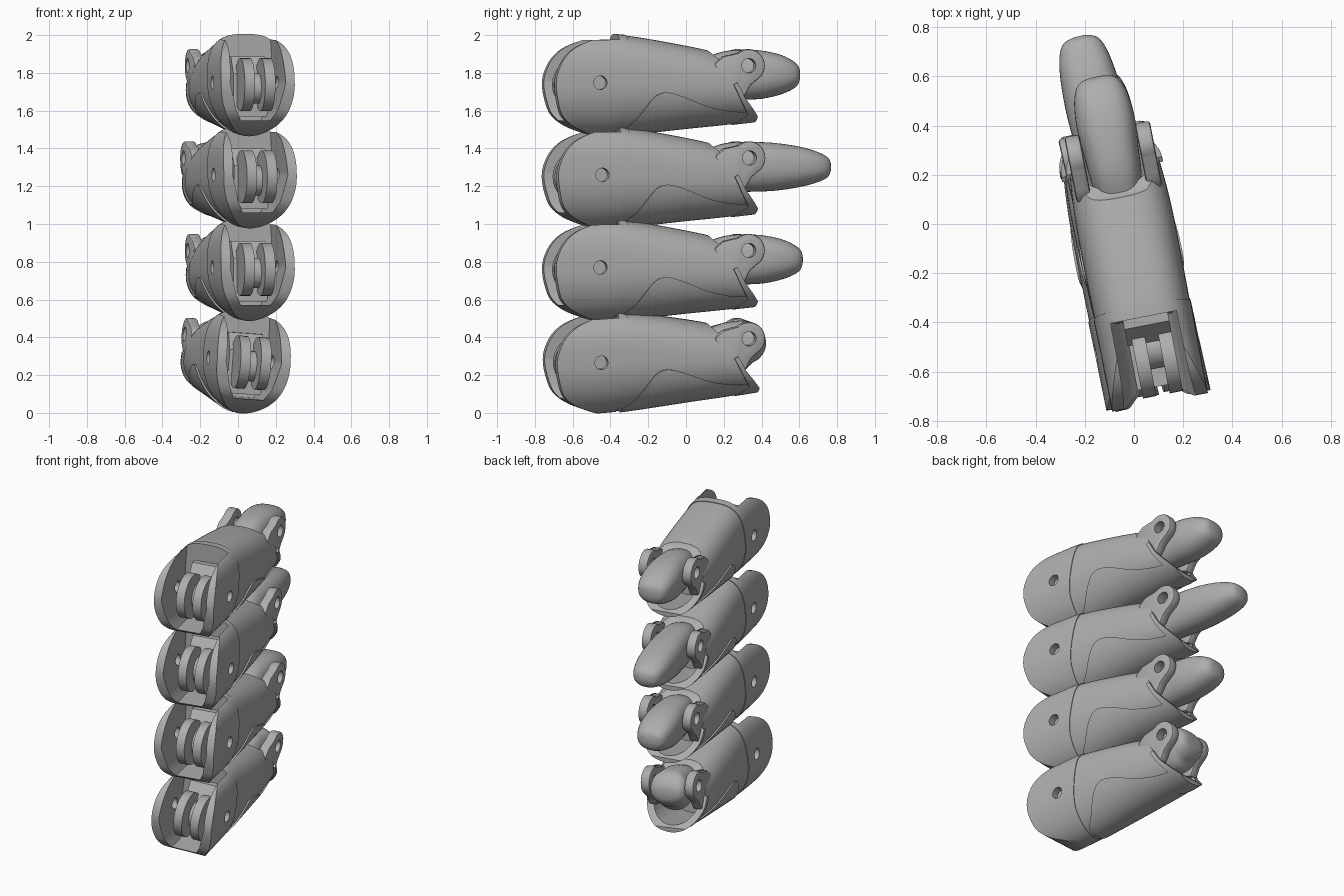
import bpy, bmesh, math
from mathutils import Matrix

if "Cube" in bpy.data.objects:
    bpy.data.objects.remove(bpy.data.objects["Cube"])

grey = bpy.data.materials.new("plain grey")
grey.use_nodes = True
COL = (0.42, 0.42, 0.42, 1)
grey.diffuse_color = COL
grey.node_tree.nodes["Principled BSDF"].inputs["Base Color"].default_value = COL


def spline(pts, n=5):
    """Catmull-Rom through tuples of any size."""
    out = []
    for i in range(len(pts) - 1):
        a, b, c, d = (pts[max(0, min(len(pts) - 1, i + k))] for k in (-1, 0, 1, 2))
        for j in range(n):
            t = j / n
            out.append(tuple(
                0.5 * (2 * q + (r - p) * t + (2 * p - 5 * q + 4 * r - s) * t * t
                       + (3 * q - p - 3 * r + s) * t ** 3)
                for p, q, r, s in zip(a, b, c, d)))
    return out + [pts[-1]]


def finish(bm, name):
    bmesh.ops.recalc_face_normals(bm, faces=bm.faces)
    me = bpy.data.meshes.new(name)
    bm.to_mesh(me)
    bm.free()
    me.materials.append(grey)
    ob = bpy.data.objects.new(name, me)
    bpy.context.collection.objects.link(ob)
    return ob


def loft(name, rows, grow=0.0, n_low=1.95, seg=56):
    """Skin rounded sections (y, z_low, z_top, half_width, top_squareness) along y."""
    bm = bmesh.new()
    rings = []
    for y, lo, hi, w, n_top in rows:
        ring = []
        for i in range(seg):
            a = 2 * math.pi * i / seg
            c, s = math.cos(a), math.sin(a)
            e = 2 / (n_top if s > 0 else n_low)
            ring.append(bm.verts.new((
                math.copysign(abs(c) ** e, c) * (w + grow), y,
                (lo + hi) / 2 + math.copysign(abs(s) ** e, s) * ((hi - lo) / 2 + grow))))
        rings.append(ring)
    for r, q in zip(rings, rings[1:]):
        for i in range(seg):
            j = (i + 1) % seg
            bm.faces.new((r[i], r[j], q[j], q[i]))
    bm.faces.new(rings[0])
    bm.faces.new(rings[-1])
    return finish(bm, name)


def prism(name, pts, lo, hi, axis="x"):
    """Extrude an outline: (y, z) along x, or (x, z) along y."""
    bm = bmesh.new()
    put = (lambda p, d: (d, p[0], p[1])) if axis == "x" else (lambda p, d: (p[0], d, p[1]))
    a = [bm.verts.new(put(p, lo)) for p in pts]
    b = [bm.verts.new(put(p, hi)) for p in pts]
    for i in range(len(pts)):
        j = (i + 1) % len(pts)
        bm.faces.new((a[i], a[j], b[j], b[i]))
    bm.faces.new(a)
    bm.faces.new(b)
    return finish(bm, name)


def disc(y, z, r, n=32):
    return [(y + r * math.cos(2 * math.pi * i / n), z + r * math.sin(2 * math.pi * i / n))
            for i in range(n)]


def cut(ob, cutter, op="DIFFERENCE"):
    """Apply a boolean and discard its cutter."""
    cutter.hide_render = True
    m = ob.modifiers.new("cut", "BOOLEAN")
    m.operation, m.object, m.solver = op, cutter, "EXACT"
    deps = bpy.context.evaluated_depsgraph_get()
    me = bpy.data.meshes.new_from_object(ob.evaluated_get(deps))
    ob.modifiers.clear()
    ob.data = me
    bpy.data.objects.remove(cutter)
    return ob


HULL = spline([(-0.8, -0.005, 0.53, 0.194, 3.2), (-0.5, 0, 0.53, 0.196, 3.2),
               (-0.33, 0.01, 0.53, 0.198, 3.0), (0, 0.045, 0.475, 0.199, 2.7),
               (0.2, 0.065, 0.43, 0.188, 2.5), (0.42, 0.09, 0.375, 0.162, 2.4)])
SOCKET = [r for r in HULL if r[0] > 0.04]


def hull_part(name, grow, outline):
    """Slice of the finger hull bounded by a side outline."""
    return cut(loft(name, HULL, grow), prism("slice", outline, -0.4, 0.4), "INTERSECT")


# Main housing, hollow at the rear
REAR = spline([(0.36, 0.04), (0.355, 0.1), (0.275, 0.2), (0.225, 0.3), (0.175, 0.385), (0.11, 0.45), (0.1, 0.6)])
housing = hull_part("housing", 0, [(-0.33, 0.6), (-0.35, 0.4), (-0.39, 0.15), (-0.4, -0.1), (0.36, -0.1)] + REAR)
cut(housing, loft("hollow", SOCKET, -0.03))

# Raised lower panel and rear rim
panel = hull_part("lower_panel", 0.01, spline(
    [(-0.37, 0.02), (-0.3, 0.08), (-0.25, 0.15), (-0.2, 0.21), (-0.14, 0.228), (-0.05, 0.205),
     (0.08, 0.155), (0.2, 0.13), (0.3, 0.125)]) + [(0.345, 0.1), (0.345, -0.1), (-0.37, -0.1)])
cut(panel, loft("hollow", SOCKET, -0.03))
rim = hull_part("rear_rim", 0.014, [(0.368, -0.1), (0.368, 0.1), (0.283, 0.2), (0.24, 0.28), (0.22, 0.27),
                                    (0.26, 0.19), (0.31, 0.11), (0.25, 0.06), (0.25, -0.1)])
cut(rim, loft("hollow", SOCKET, -0.03))

# Front fork with two cheeks and a pin hole
fork = hull_part("front_fork", 0.004, spline(
    [(-0.36, 0.545), (-0.5, 0.515), (-0.62, 0.47), (-0.69, 0.41), (-0.73, 0.33), (-0.738, 0.26),
     (-0.725, 0.18), (-0.7, 0.11), (-0.64, 0.055), (-0.55, 0.015), (-0.47, -0.01)], 4)
    + [(-0.4, -0.1), (-0.39, 0.15), (-0.35, 0.4), (-0.33, 0.6)])
cut(fork, prism("cavity", [(-0.08, 0.08), (0.08, 0.08), (0.115, 0.14), (0.15, 0.28), (0.125, 0.7),
                           (-0.125, 0.7), (-0.15, 0.28), (-0.115, 0.14)], -0.9, -0.385, "y"))
cut(fork, prism("pin_hole", disc(-0.5, 0.28, 0.036), -0.4, 0.4))

# Knuckle ears
ear_shape = [(0.305 + 0.088 * math.cos(math.radians(a)), 0.37 + 0.088 * math.sin(math.radians(a)))
             for a in range(130, -61, -10)]
ear_shape += [(0.315, 0.265), (0.295, 0.23), (0.28, 0.2), (0.22, 0.22), (0.14, 0.3), (0.12, 0.38), (0.17, 0.42)]
ears = []
for side, s in (("right", -1), ("left", 1)):
    ear = prism(side + "_ear", ear_shape, *sorted((s * 0.115, s * 0.177)))
    m = ear.modifiers.new("soft", "BEVEL")
    m.width, m.segments = 0.012, 2
    ears.append(cut(ear, prism("hole", disc(0.305, 0.37, 0.038), -0.4, 0.4)))

# Hinge blades, barrel and mount inside the fork
hinge = [prism(side + "_hinge_blade", disc(-0.57, 0.27, 0.14), x, x + 0.055)
         for side, x in (("right", -0.065), ("left", 0.045))]
hinge.append(prism("hinge_barrel", disc(-0.52, 0.25, 0.08), -0.02, 0.06))
hinge.append(prism("hinge_mount", [(-0.37, 0.1), (-0.37, 0.42), (-0.42, 0.42), (-0.49, 0.33), (-0.49, 0.1)],
                   -0.085, 0.1))


def fingertip(end, lift=0.0):
    rows = [(0.1, 0.2, 0.41, 0.09), (0.2, 0.19, 0.445, 0.105), (0.3, 0.19, 0.455, 0.112)]
    for f, lo, hi, w in ((0.35, 0.195, 0.45, 0.12), (0.65, 0.215, 0.43, 0.114), (0.85, 0.24, 0.402, 0.098),
                         (0.95, 0.262, 0.378, 0.076), (0.985, 0.283, 0.358, 0.05), (1, 0.305, 0.335, 0.02)):
        rows.append((0.3 + (end - 0.3) * f, lo + lift, hi, w))
    return loft("fingertip", spline([r + (2.6,) for r in rows], 4), 0, 2.2, 40)


# Four stacked fingers: name, base height, x and y shift, yaw, roll, pitch, tip end, tip lift
parts = [housing, panel, rim, fork] + ears + hinge
FINGERS = [("bottom", 0.022, -0.08, 0.012, 11.3, 4, 2.5, 0.42, 0.03),
           ("lower", 0.49, -0.035, 0, 11, 0, 0, 0.625, 0),
           ("upper", 0.98, -0.048, 0, 13, 0, 0, 0.783, 0),
           ("top", 1.468, -0.035, 0, 11, 0, 0, 0.61, 0)]
made = []
for name, z, x, y, yaw, roll, pitch, end, lift in FINGERS:
    place = (Matrix.Translation((x, y, z)) @ Matrix.Rotation(math.radians(yaw), 4, "Z")
             @ Matrix.Rotation(math.radians(roll), 4, "Y") @ Matrix.Rotation(math.radians(pitch), 4, "X"))
    copies = []
    for p in parts:
        c = p.copy()
        c.data = p.data.copy()
        bpy.context.collection.objects.link(c)
        copies.append((c, p.name))
    copies.append((fingertip(end, lift), "fingertip"))
    for c, label in copies:
        c.name = name + "_finger_" + label.split(".")[0]
        c.matrix_world = place
        made.append(c)
for p in parts:
    bpy.data.objects.remove(p)

# Smooth shading with sharp edges kept
bpy.ops.object.select_all(action="DESELECT")
for ob in made:
    ob.select_set(True)
bpy.context.view_layer.objects.active = made[0]
bpy.ops.object.shade_smooth_by_angle(angle=math.radians(32))
